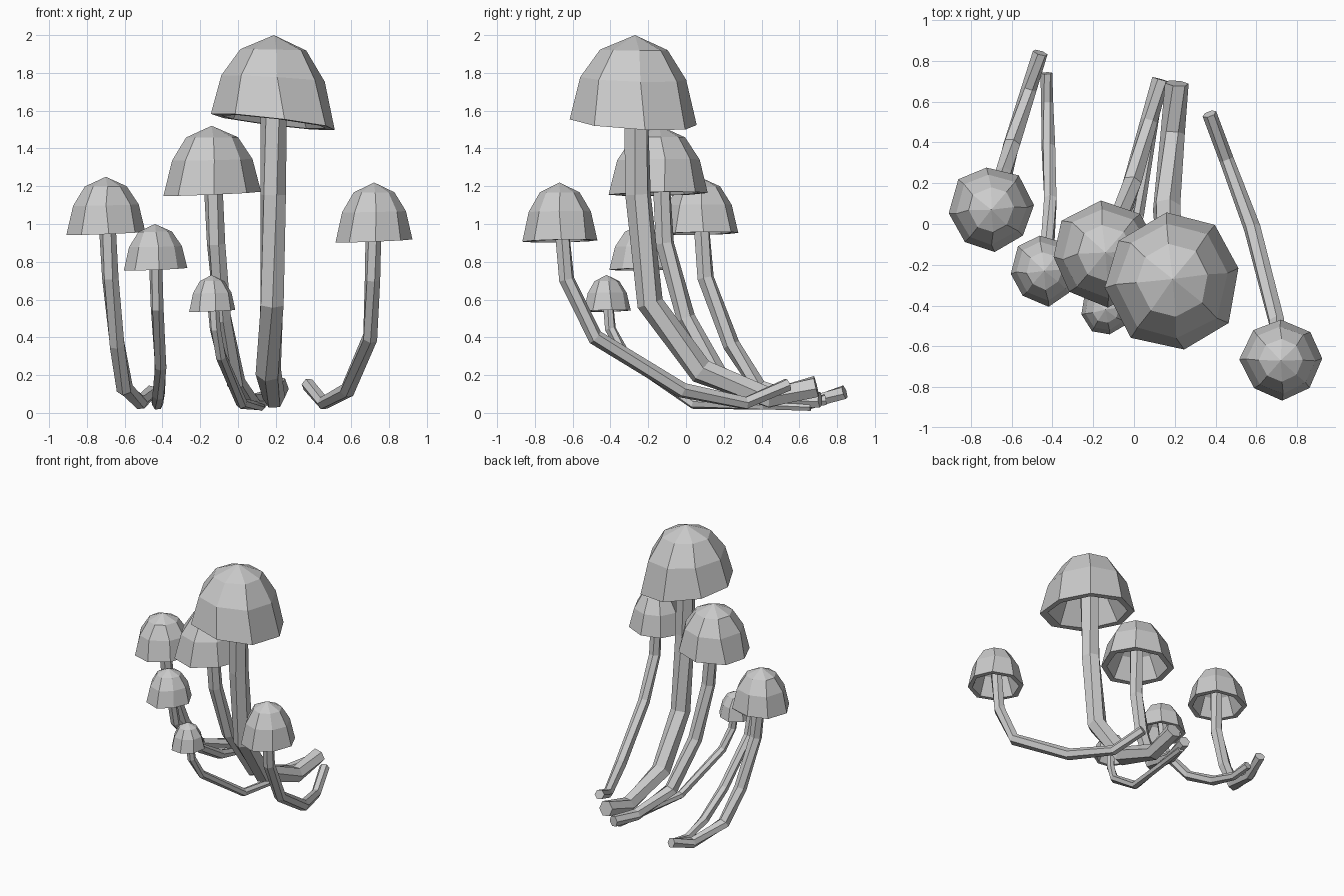
import bpy, bmesh, math, random
from mathutils import Vector

if "Cube" in bpy.data.objects:
    bpy.data.objects.remove(bpy.data.objects["Cube"])

random.seed(4)


def finish(bm, name):
    bmesh.ops.recalc_face_normals(bm, faces=bm.faces)
    me = bpy.data.meshes.new(name)
    bm.to_mesh(me)
    bm.free()
    ob = bpy.data.objects.new(name, me)
    bpy.context.collection.objects.link(ob)


def bridge(bm, rings):
    for a, b in zip(rings, rings[1:]):
        n = len(a)
        for i in range(n):
            bm.faces.new((a[i], a[(i + 1) % n], b[(i + 1) % n], b[i]))


# Hollow faceted cap: gill side, narrow lip, outer dome
def cap(name, centre, radius, height, tilt, sides=8):
    profile = [(0.13, 0.62), (0.55, 0.42), (0.84, 0), (1, 0), (0.83, 0.5), (0.53, 0.83)]
    spin = random.uniform(0, 0.5)
    wobble = [random.uniform(0.95, 1.05) for _ in range(sides)]
    bm = bmesh.new()
    rings = []
    for r, h in profile:
        ring = []
        for i in range(sides):
            a = spin + math.tau * (i + random.uniform(-0.08, 0.08)) / sides
            d = Vector((math.cos(a), math.sin(a), 0)) * radius * r * wobble[i]
            d.z = h * height + (1 - h) * tilt * (d.x + d.y / 2)
            ring.append(bm.verts.new(centre + d))
        rings.append(ring)
    bridge(bm, rings)
    bm.faces.new(rings[0])
    apex = bm.verts.new(centre + Vector((0, 0, height)))
    top = rings[-1]
    for i in range(sides):
        bm.faces.new((top[i], top[(i + 1) % sides], apex))
    return finish(bm, name)


# Bent faceted stem: hexagonal rings swept along the points
def stem(name, pts, radius, sides=6):
    bm = bmesh.new()
    rings = []
    for i, p in enumerate(pts):
        d = (pts[min(i + 1, len(pts) - 1)] - pts[max(i - 1, 0)]).normalized()
        u = Vector((1, 0, 0))
        u = (u - d * u.dot(d)).normalized()
        v = d.cross(u)
        r = radius * (1 if i < 4 else 0.85)
        angles = [math.tau * k / sides + 0.25 * i for k in range(sides)]
        rings.append([bm.verts.new(p + r * (u * math.cos(a) + v * math.sin(a)))
                      for a in angles])
    bridge(bm, rings)
    bm.faces.new(rings[0])
    bm.faces.new(rings[-1])
    return finish(bm, name)


# Whole mushroom: stem hangs from the cap, bends, then lies back along the ground
def mushroom(name, rim, radius, height, thick, bend, heel, base, tilt=0.04):
    rim, bend, heel, base = map(Vector, (rim, bend, heel, base))
    neck = rim.lerp(bend, 0.4)
    neck.y = rim.y + 0.2 * (bend.y - rim.y)
    sole = heel.lerp(base, 0.6)
    sole.z = thick + 0.01
    socket = rim + Vector((0, 0, height * 0.62))
    cap(name + "_cap", rim, radius, height, tilt)
    stem(name + "_stem", [socket, neck, bend, heel, sole, base], thick)


mushroom("tallest_mushroom", (0.19, -0.27, 1.54), 0.34, 0.46, 0.07,
         (0.18, -0.19, 0.58), (0.16, 0.08, 0.22), (0.21, 0.69, 0.14), tilt=-0.12)
mushroom("second_mushroom", (-0.14, -0.14, 1.16), 0.26, 0.36, 0.05,
         (-0.08, 0, 0.5), (-0.01, 0.2, 0.16), (0.13, 0.71, 0.07))
mushroom("left_mushroom", (-0.7, 0.07, 0.95), 0.21, 0.3, 0.045,
         (-0.64, 0.24, 0.36), (-0.6, 0.39, 0.13), (-0.46, 0.84, 0.11))
mushroom("left_small_mushroom", (-0.44, -0.23, 0.76), 0.17, 0.24, 0.035,
         (-0.41, 0.12, 0.25), (-0.42, 0.38, 0.1), (-0.43, 0.74, 0.07))
mushroom("tiny_mushroom", (-0.14, -0.42, 0.54), 0.125, 0.19, 0.03,
         (-0.09, -0.32, 0.3), (0.02, 0.04, 0.05), (0.12, 0.66, 0.035))
mushroom("right_mushroom", (0.72, -0.67, 0.91), 0.195, 0.31, 0.042,
         (0.7, -0.48, 0.4), (0.58, -0.02, 0.12), (0.37, 0.54, 0.15))
